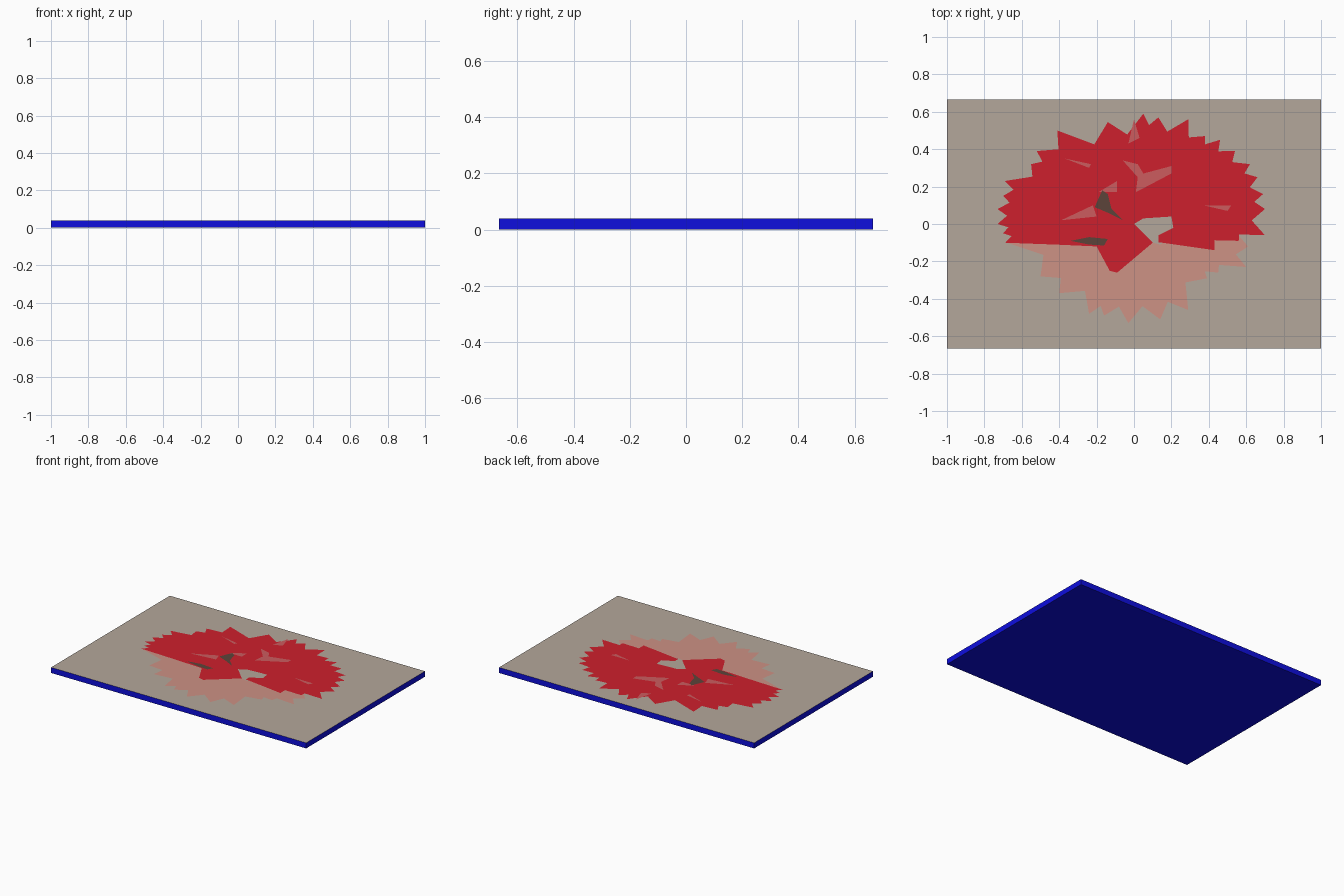
import bpy, bmesh
from mathutils import Vector


def material(name, rgb):
    m = bpy.data.materials.new(name)
    lin = [((c / 255 + 0.055) / 1.055) ** 2.4 if c > 10 else c / 255 / 12.92 for c in rgb]
    m.diffuse_color = (*lin, 1)
    return m


BLUE = material("blue", (14, 14, 222))
TAUPE = material("taupe", (180, 167, 155))
RED = material("red", (206, 32, 45))
PINK = material("pale pink", (205, 146, 133))
ROSE = material("rose", (204, 92, 95))
DARK = material("dark brown", (92, 68, 58))


def add_object(name, bm, mats):
    me = bpy.data.meshes.new(name)
    bm.to_mesh(me)
    bm.free()
    for m in mats:
        me.materials.append(m)
    ob = bpy.data.objects.new(name, me)
    bpy.context.collection.objects.link(ob)
    return ob


def sheet(name, polygons, z, mat):
    """Flat painted shapes lying on the slab, facing up."""
    bm = bmesh.new()
    for pts in polygons:
        f = bm.faces.new([bm.verts.new((p[0], p[1], z)) for p in pts])
        f.normal_update()
        if f.normal.z < 0:
            f.normal_flip()
    bmesh.ops.triangulate(bm, faces=bm.faces[:], ngon_method='EAR_CLIP')
    return add_object(name, bm, [mat])


def frilled(tips, centre):
    """Insert a notch between neighbouring petal tips, pulled to the centre."""
    c, out = Vector(centre), []
    for a, b in zip(tips, tips[1:]):
        a, b = Vector(a), Vector(b)
        mid = (a + b) / 2
        depth = 0.025 + 0.33 * (b - a).length
        out += [a, mid + (c - mid).normalized() * depth]
    return out + [Vector(tips[-1])]


# Slab: blue sides and bottom, taupe top
bm = bmesh.new()
bmesh.ops.create_cube(bm, size=1)
for v in bm.verts:
    v.co = (v.co.x * 2, v.co.y * 1.33, (v.co.z + 0.5) * 0.039)
bm.normal_update()
for f in bm.faces:
    f.material_index = 1 if f.normal.z > 0.5 else 0
add_object("slab", bm, [BLUE, TAUPE])

# Pale lower petals
pale_tips = [(-0.68, -0.10), (-0.50, -0.28), (-0.40, -0.37), (-0.24, -0.48), (-0.16, -0.49),
             (-0.03, -0.53), (0.14, -0.51), (0.29, -0.46), (0.39, -0.29), (0.45, -0.26),
             (0.60, -0.23), (0.61, -0.12)]
sheet("pale_petals",
      [frilled(pale_tips, (0, -0.05)) + [(0.55, -0.05), (0.18, -0.08), (0.14, -0.11),
                                       (0.10, -0.10), (0.02, -0.06), (-0.55, -0.06)]],
      0.0394, PINK)

# Red flower: frilled upper rim, then the plain lower edge with its central gap
red_tips = [(-0.69, -0.10), (-0.70, -0.05), (-0.73, 0.0), (-0.73, 0.08), (-0.70, 0.15),
            (-0.69, 0.23), (-0.55, 0.32), (-0.52, 0.39), (-0.41, 0.50), (-0.14, 0.545),
            (0.05, 0.59), (0.13, 0.57), (0.29, 0.56), (0.38, 0.47), (0.46, 0.45),
            (0.54, 0.39), (0.62, 0.32), (0.66, 0.25), (0.69, 0.16), (0.70, 0.08),
            (0.70, -0.06), (0.56, -0.09), (0.43, -0.14)]
lower_edge = [(0.15, -0.10), (0.13, -0.10), (0.13, -0.06), (0.21, -0.02), (0.20, 0.04),
              (0.05, 0.03), (0.0, 0.0), (0.10, -0.10), (-0.09, -0.26), (-0.13, -0.25),
              (-0.20, -0.12), (-0.42, -0.11)]
sheet("red_flower", [frilled(red_tips, (0, 0.1)) + lower_edge], 0.0397, RED)

# Light petal folds
sheet("light_folds", [
    [(-0.06, 0.34), (0.02, 0.32), (0.05, 0.27), (0.20, 0.31), (0.20, 0.27), (0.01, 0.17), (0.02, 0.25)],
    [(-0.39, 0.02), (-0.22, 0.10), (-0.20, 0.04)],
    [(-0.37, 0.35), (-0.23, 0.32), (-0.24, 0.30)],
    [(-0.19, 0.17), (-0.09, 0.23), (-0.09, 0.17), (-0.16, 0.17)],
    [(0.37, 0.10), (0.52, 0.10), (0.50, 0.07)],
    [(-0.03, 0.43), (0.0, 0.56), (0.03, 0.46)],
], 0.03985, ROSE)

# Dark centre shadows
sheet("dark_centre", [
    [(-0.21, 0.09), (-0.17, 0.18), (-0.14, 0.16), (-0.12, 0.08), (-0.06, 0.02), (-0.14, 0.06)],
    [(-0.34, -0.09), (-0.24, -0.07), (-0.14, -0.08), (-0.16, -0.115), (-0.24, -0.11)],
], 0.04, DARK)
